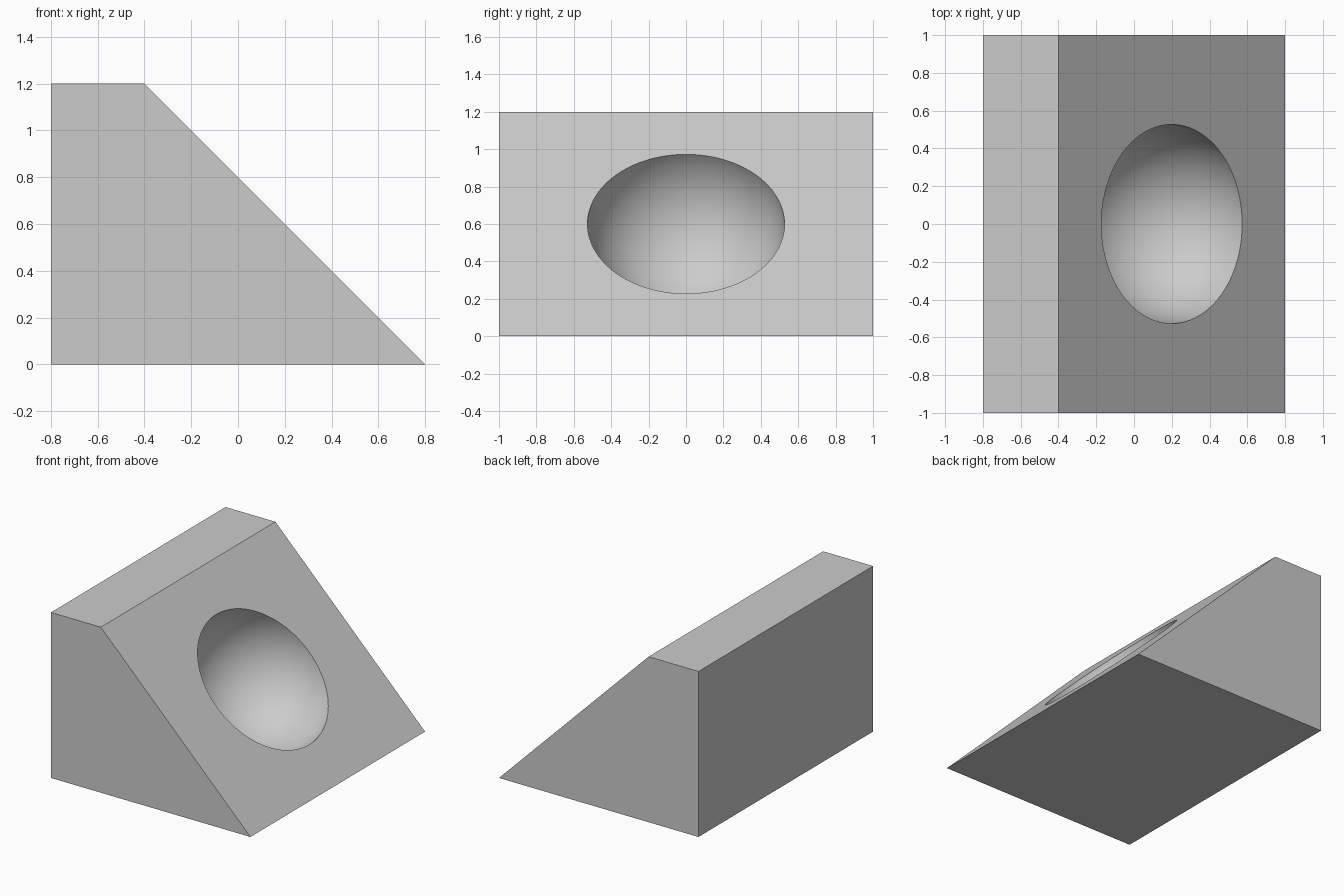
import bpy
import bmesh
import math
from mathutils import Matrix

default = bpy.data.objects.get("Cube")
if default:
    bpy.data.objects.remove(default, do_unlink=True)

# Plain grey material
grey = bpy.data.materials.new("light_grey")
grey.use_nodes = True
colour = (0.6, 0.6, 0.6, 1)
grey.diffuse_color = colour
grey.node_tree.nodes["Principled BSDF"].inputs["Base Color"].default_value = colour


def make_object(name, bm):
    bmesh.ops.recalc_face_normals(bm, faces=bm.faces)
    mesh = bpy.data.meshes.new(name)
    bm.to_mesh(mesh)
    bm.free()
    mesh.materials.append(grey)
    obj = bpy.data.objects.new(name, mesh)
    bpy.context.collection.objects.link(obj)
    return obj


# Wedge: side profile extruded from front to back
bm = bmesh.new()
profile = [(-0.8, 0), (0.8, 0), (-0.4, 1.2), (-0.8, 1.2)]
side = bm.faces.new([bm.verts.new((x, -1, z)) for x, z in profile])
extruded = bmesh.ops.extrude_face_region(bm, geom=[side])["geom"]
bmesh.ops.translate(bm, vec=(0, 2, 0),
                    verts=[v for v in extruded if isinstance(v, bmesh.types.BMVert)])
wedge = make_object("wedge_block", bm)

# Ball centred on the slope, its poles along the slope normal
bm = bmesh.new()
place = Matrix.Translation((0.2, 0, 0.6)) @ Matrix.Rotation(math.radians(45), 4, "Y")
bmesh.ops.create_uvsphere(bm, u_segments=96, v_segments=47, radius=0.527, matrix=place)
ball = make_object("bowl_cutter", bm)
ball.hide_render = True

# Cut the round bowl out of the slope
cut = wedge.modifiers.new("bowl", "BOOLEAN")
cut.operation = "DIFFERENCE"
cut.solver = "EXACT"
cut.object = ball
bpy.ops.object.select_all(action="DESELECT")
wedge.select_set(True)
bpy.context.view_layer.objects.active = wedge
bpy.ops.object.modifier_apply(modifier=cut.name)
bpy.data.objects.remove(ball, do_unlink=True)

# Smooth bowl, sharp rim and block edges
bpy.ops.object.shade_smooth_by_angle(angle=math.radians(30))
